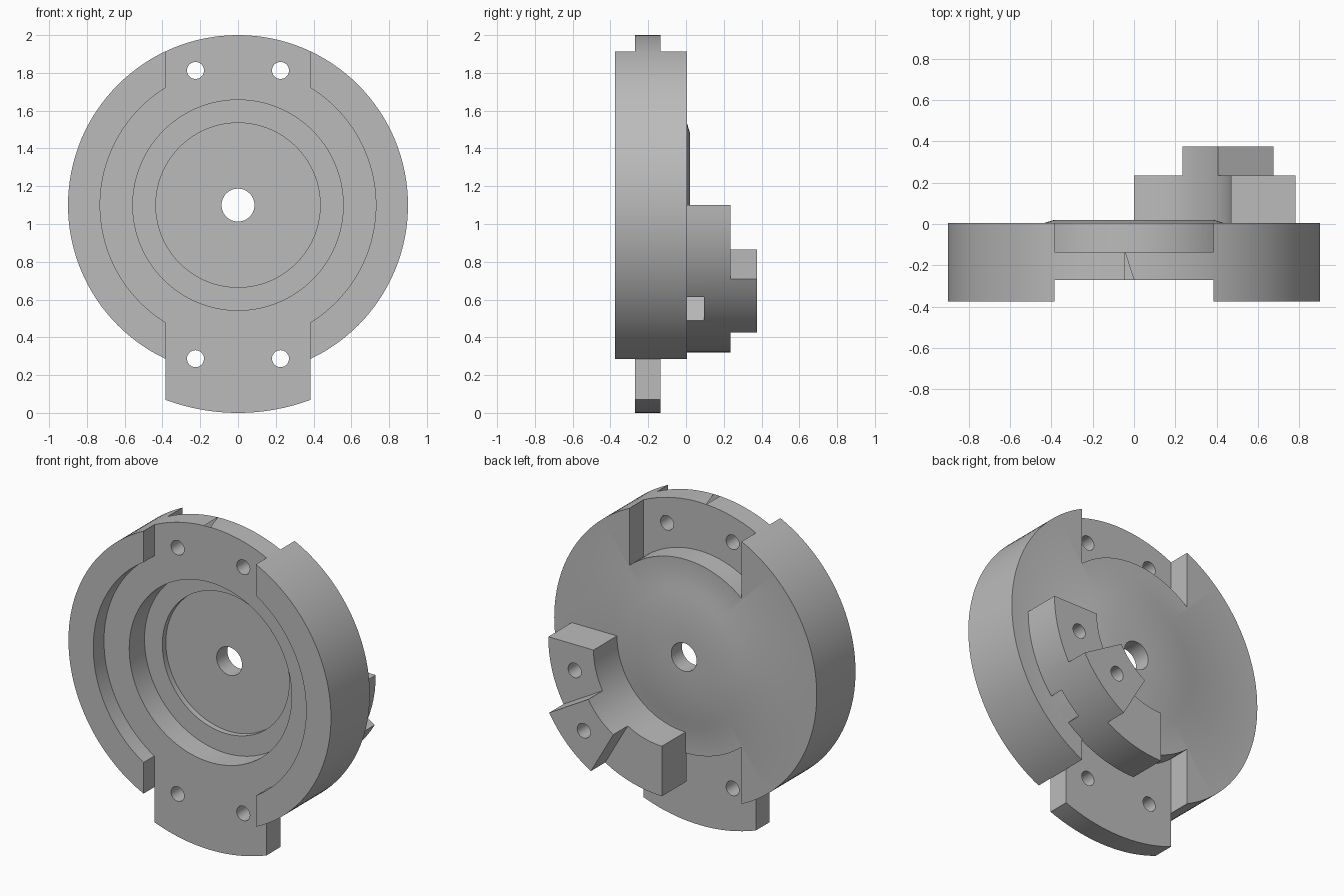
import bpy, bmesh
from math import cos, sin, radians, acos, degrees

if "Cube" in bpy.data.objects:
    bpy.data.objects.remove(bpy.data.objects["Cube"], do_unlink=True)

CZ = 1.1          # height of the disc axis
HALF = 0.385      # half width of the slots and the tab
BACK = 0.005      # rear face of the disc

grey = bpy.data.materials.new("plain grey")
grey.use_nodes = True
grey.diffuse_color = (0.5, 0.5, 0.5, 1)
grey.node_tree.nodes["Principled BSDF"].inputs["Base Color"].default_value = (0.5, 0.5, 0.5, 1)


def finish(bm, name):
    bmesh.ops.recalc_face_normals(bm, faces=bm.faces[:])
    mesh = bpy.data.meshes.new(name)
    bm.to_mesh(mesh)
    bm.free()
    mesh.materials.append(grey)
    obj = bpy.data.objects.new(name, mesh)
    bpy.context.scene.collection.objects.link(obj)
    return obj


def arc(r, a0, a1, n=24):
    """Points on an arc about the disc axis, angles in degrees."""
    angles = [radians(a0 + (a1 - a0) * i / n) for i in range(n + 1)]
    return [(r * cos(a), r * sin(a)) for a in angles]


def prism(name, outline, y0, y1):
    """Extrude an outline, given relative to the disc axis, along y."""
    bm = bmesh.new()
    face = bm.faces.new([bm.verts.new((x, y0, CZ + z)) for x, z in outline])
    new = bmesh.ops.extrude_face_region(bm, geom=[face])["geom"]
    verts = [v for v in new if isinstance(v, bmesh.types.BMVert)]
    bmesh.ops.translate(bm, verts=verts, vec=(0, y1 - y0, 0))
    return finish(bm, name)


def lathe(name, profile, n=128):
    """Turn a closed (radius, y) profile about the disc axis."""
    bm = bmesh.new()
    rings = []
    for i in range(n):
        a = radians(360 * i / n)
        rings.append([bm.verts.new((r * cos(a), y, CZ + r * sin(a))) for r, y in profile])
    m = len(profile)
    for i in range(n):
        p, q = rings[i], rings[(i + 1) % n]
        for j in range(m):
            k = (j + 1) % m
            bm.faces.new((p[j], p[k], q[k], q[j]))
    return finish(bm, name)


def combine(obj, tool, operation="DIFFERENCE"):
    """Apply a boolean and discard the tool."""
    tool.hide_render = True
    bpy.context.view_layer.objects.active = obj
    mod = obj.modifiers.new("boolean", "BOOLEAN")
    mod.operation, mod.solver, mod.object = operation, "EXACT", tool
    bpy.ops.object.modifier_apply(modifier=mod.name)
    bpy.data.objects.remove(tool, do_unlink=True)


def drill(obj, x, z, r, y0, y1):
    hole = [(x + px, z + pz) for px, pz in arc(r, 0, 360, 32)[:-1]]
    combine(obj, prism("hole_cutter", hole, y0, y1))


# Housing disc: stepped front recess, bored centre, slightly raised rear
body = lathe("housing_disc", [
    (0.087, -0.085), (0.435, -0.085), (0.435, -0.12), (0.557, -0.12),
    (0.557, -0.27), (0.73, -0.27), (0.73, -0.375), (0.9, -0.375),
    (0.9, BACK), (0.435, BACK), (0.385, 0.02), (0.087, 0.02)])

# Lower mounting tab
edge = degrees(acos(HALF / 1.1))
tab = arc(1.1, -180 + edge, -edge) + [(HALF, -0.78), (-HALF, -0.78)]
combine(body, prism("tab", tab, -0.27, -0.135), "UNION")

# Slots across the front and, outside the hub, the back
for side in (1, -1):
    front = [(-HALF, side * 0.6), (HALF, side * 0.6), (HALF, side * 1.2), (-HALF, side * 1.2)]
    combine(body, prism("front_slot", front, -0.5, -0.27))
    inner = degrees(acos(HALF / 0.6))
    back = [(x, side * z) for x, z in arc(0.6, inner, 180 - inner)]
    back += [(-HALF, side * 1.2), (HALF, side * 1.2)]
    combine(body, prism("back_slot", back, -0.135, 0.2))

# Mounting holes through the plate
for x in (-0.225, 0.225):
    for z in (-0.813, 0.713):
        drill(body, x, z, 0.045, -0.4, 0.1)

# Quarter ring bracket on the back with a raised middle step
jaw = prism("rear_bracket", arc(0.78, -90, 0) + arc(0.47, 0, -90), BACK - 0.01, 0.235)
step = prism("step", arc(0.78, -60, -30, 8) + arc(0.47, -30, -60, 8), 0.1, 0.375)
combine(jaw, step, "UNION")

# Nut pocket in the outer wall of the bracket
d = cos(radians(45))
pocket = [(d * (u + v), d * (v - u)) for u, v in
          ((0.54, -0.088), (0.9, -0.088), (0.9, 0.088), (0.54, 0.088))]
pocket = [(d * (u + v), d * (v - u)) for u, v in
          ((0.54, -0.088), (0.9, -0.088), (0.9, 0.088), (0.54, 0.088))]
combine(jaw, prism("pocket", pocket, BACK, 0.095))

# Screw holes in the bracket
for angle in (-15, -45):
    a = radians(angle)
    drill(jaw, 0.62 * cos(a), 0.62 * sin(a), 0.045, BACK, 0.5)

# Smooth round walls, crisp edges
for obj in (body, jaw):
    bpy.ops.object.select_all(action="DESELECT")
    obj.select_set(True)
    bpy.context.view_layer.objects.active = obj
    bpy.ops.object.shade_smooth_by_angle(angle=radians(30))
